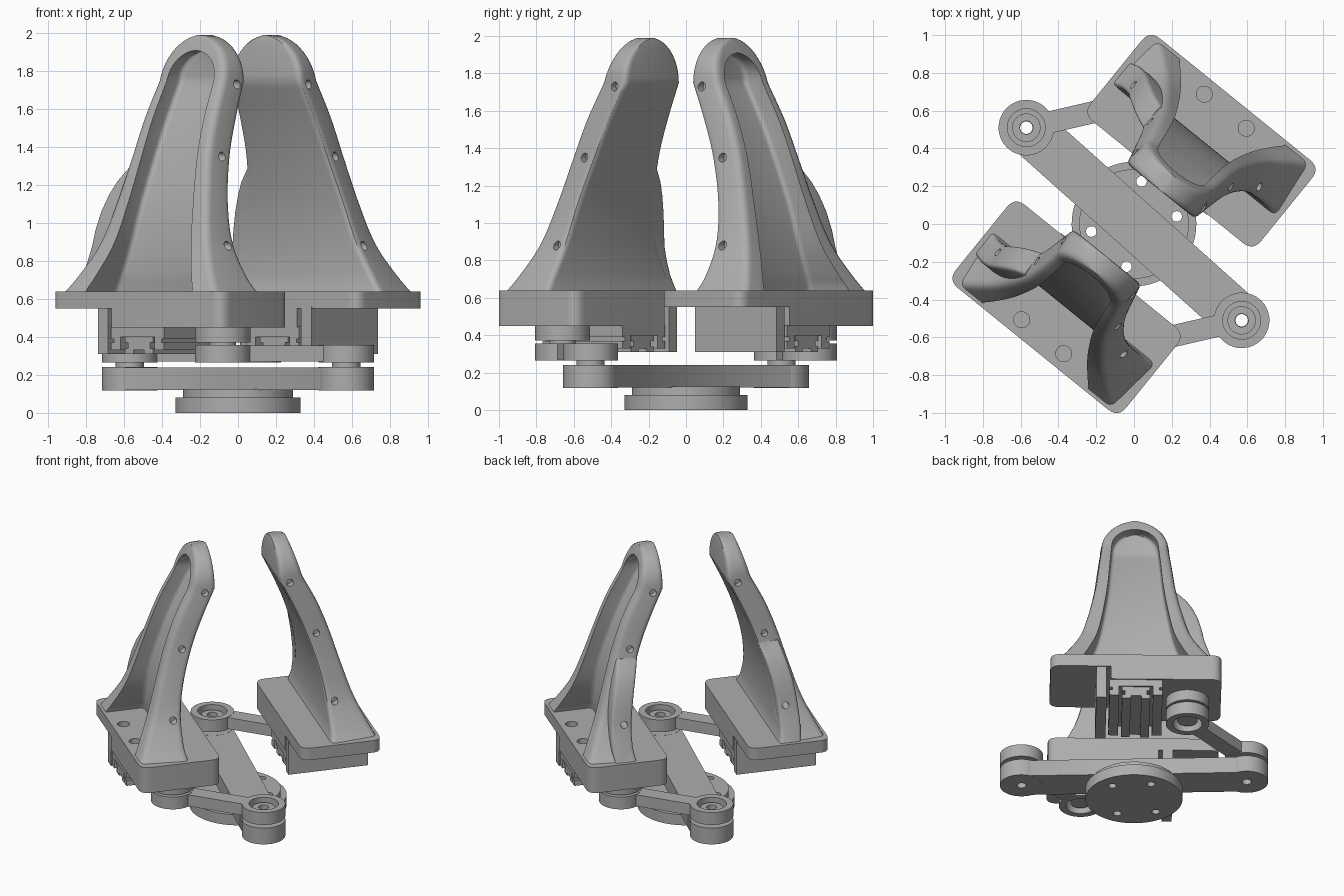
import bpy, bmesh, math
from mathutils import Vector, Matrix

if bpy.data.objects.get("Cube"):
    bpy.data.objects.remove(bpy.data.objects["Cube"])

grey = bpy.data.materials.new("machined_grey")
grey.use_nodes = True
tone = (0.42, 0.42, 0.42, 1)
grey.diffuse_color = tone
grey.node_tree.nodes["Principled BSDF"].inputs["Base Color"].default_value = tone

TURN = Matrix.Rotation(math.radians(-39), 4, 'Z')   # local x = along jaw, y = outward
parts = []


def add(name, bm, keep=True):
    bmesh.ops.recalc_face_normals(bm, faces=bm.faces)
    me = bpy.data.meshes.new(name)
    bm.to_mesh(me)
    bm.free()
    me.materials.append(grey)
    ob = bpy.data.objects.new(name, me)
    bpy.context.collection.objects.link(ob)
    if keep:
        parts.append(ob)
    return ob


def fillet(pts, r, n=4):
    """Round the corners of a polygon."""
    out = []
    pts = [Vector(p) for p in pts]
    for i, p in enumerate(pts):
        a, b = pts[i - 1] - p, pts[(i + 1) % len(pts)] - p
        d = min(r, 0.4 * a.length, 0.4 * b.length)
        a, b = p + a.normalized() * d, p + b.normalized() * d
        for k in range(n + 1):
            t = k / n
            out.append(a * (1 - t) ** 2 + p * 2 * t * (1 - t) + b * t * t)
    return out


def loft(name, rings, keep=True):
    """Skin a stack of equal-length rings and cap both ends."""
    bm = bmesh.new()
    vs = [[bm.verts.new(p) for p in ring] for ring in rings]
    n = len(vs[0])
    for lo, hi in zip(vs, vs[1:]):
        for i in range(n):
            bm.faces.new((lo[i], lo[(i + 1) % n], hi[(i + 1) % n], hi[i]))
    bm.faces.new(vs[0])
    bm.faces.new(vs[-1])
    return add(name, bm, keep)


def prism(name, pts, z0, z1, keep=True):
    return loft(name, [[(p[0], p[1], z) for p in pts] for z in (z0, z1)], keep)


def rect(x0, x1, y0, y1):
    return [(x0, y0), (x1, y0), (x1, y1), (x0, y1)]


def box(name, x0, x1, y0, y1, z0, z1, keep=True):
    return prism(name, rect(x0, x1, y0, y1), z0, z1, keep)


def disc(name, x, y, r, z0, z1, keep=True, n=48):
    ring = [(x + r * math.cos(2 * math.pi * i / n), y + r * math.sin(2 * math.pi * i / n)) for i in range(n)]
    return prism(name, ring, z0, z1, keep)


def bar(name, a, b, half, z0, z1):
    a, b = Vector(a), Vector(b)
    s = (b - a).normalized().orthogonal() * half
    return prism(name, [a + s, b + s, b - s, a - s], z0, z1)


def combine(ob, tools, op='DIFFERENCE'):
    """Apply booleans and discard the tool objects."""
    for t in tools:
        m = ob.modifiers.new("b", 'BOOLEAN')
        m.object, m.operation, m.solver = t, op, 'EXACT'
    dg = bpy.context.evaluated_depsgraph_get()
    me = bpy.data.meshes.new_from_object(ob.evaluated_get(dg))
    ob.modifiers.clear()
    ob.data = me
    for t in tools:
        if t in parts:
            parts.remove(t)
        bpy.data.objects.remove(t)
    return ob


# Finger shape by height: z, half width, inner face, outer rim
TABLE = [(0.62, 0.57, 0.50, 0.84), (0.70, 0.505, 0.515, 0.80), (0.88, 0.40, 0.51, 0.72),
         (1.10, 0.335, 0.475, 0.65), (1.35, 0.285, 0.40, 0.575), (1.55, 0.262, 0.32, 0.50),
         (1.75, 0.24, 0.225, 0.40)]


def shape(z):
    """Smooth interpolation of the finger table."""
    i = max(k for k in range(len(TABLE) - 1) if TABLE[k][0] <= z or k == 0)
    a, b = TABLE[i], TABLE[i + 1]
    p, q = TABLE[max(i - 1, 0)], TABLE[min(i + 2, len(TABLE) - 1)]
    h = b[0] - a[0]
    t = (z - a[0]) / h
    res = []
    for c in (1, 2, 3):
        ma, mb = (b[c] - p[c]) / (b[0] - p[0]) * h, (q[c] - a[c]) / (q[0] - a[0]) * h
        res.append((2*t**3 - 3*t*t + 1) * a[c] + (t**3 - 2*t*t + t) * ma
                   + (3*t*t - 2*t**3) * b[c] + (t**3 - t*t) * mb)
    return res


def finger_loft(name, k, dv, extra, r):
    rings = []
    low, arc = 30, 12
    for i in range(low + arc):
        if i <= low:
            z = 0.62 + 1.13 * i / low
            w, vi, vo = shape(z)
        else:
            a = math.radians(86) * (i - low) / (arc - 1)
            z = 1.75 + 0.24 * k * math.sin(a)
            w, vi, vo = 0.24 * math.cos(a), 0.225, 0.40 - 0.07 * math.sin(a)
        if i == 0 and extra:
            z -= 0.1
        w *= k
        wo = w if extra else w * 0.93
        sec = [(-w, vi + dv), (w, vi + dv), (wo, vo + extra), (-wo, vo + extra)]
        rings.append([(p.x, p.y, z) for p in fillet(sec, r)])
    return loft(name, rings, extra == 0)


def side_hole(s, z, v, w):
    c = disc("hole", 0, 0, 0.024, 0, 0.5, False, 20)
    c.data.transform(Matrix.Translation((s * (w - 0.05), v, z)) @ Matrix.Rotation(s * math.pi / 2, 4, 'Y'))
    return c


# Finger: hollow bell-shaped shell with side holes and a thickened lower side
finger = finger_loft("finger", 1, 0, 0, 0.04)
combine(finger, [finger_loft("recess", 0.66, 0.055, 0.3, 0.03)])
pad = []
for z, e in [(0.62, -0.01), (0.72, 0.03), (0.80, 0.05), (0.88, 0.065), (0.96, 0.08),
             (1.06, 0.08), (1.15, 0.065), (1.22, 0.04), (1.29, -0.01)]:
    w, vi, vo = shape(z)
    pad.append([(p.x, p.y, z) for p in fillet(rect(-w - e, -w + 0.05, vi + 0.004, vi + 0.15), 0.025)])
combine(finger, [loft("side_pad", pad)], 'UNION')
combine(finger, [side_hole(s, z, v, w) for s in (-1, 1)
                 for z, v, w in ((1.73, 0.30, 0.245), (1.35, 0.475, 0.285), (0.88, 0.57, 0.40))])

# Jaw plate: thick at one end, thin over the slide guard
jaw = [finger]
plate = prism("jaw_plate", fillet(rect(-0.58, 0.58, 0.285, 0.85), 0.07, 6), 0.45, 0.64)
cuts = [box("cut", 0.17, 1, 0, 1, 0.3, 0.55, False)]
for x in (-0.143, 0.143):
    cuts += [disc("cut", x, 0.768, 0.042, 0.56, 0.7, False, 24)]
combine(plate, cuts)
base = [plate, box("slide_guard", 0.20, 0.27, 0.28, 0.84, 0.31, 0.56)]

# Slide: carriage over a grooved rail
carriage = box("slide_carriage", -0.18, 0.18, 0.29, 0.84, 0.33, 0.455)
combine(carriage, [box("cut", -0.115, 0.115, 0, 1, 0.3, 0.40, False)]
        + [box("cut", s * 0.18 - 0.02, s * 0.18 + 0.02, 0, 1, 0.37, 0.39, False) for s in (-1, 1)])
rail = box("slide_rail", -0.095, 0.095, 0.30, 0.83, 0.31, 0.402)
combine(rail, [box("cut", s * 0.1 - 0.025, s * 0.1 + 0.025, 0, 1, 0.34, 0.37, False) for s in (-1, 1)]
        + [box("cut", -0.035, 0.035, 0, 1, 0.3, 0.33, False)])
base += [carriage, rail]

# Link from the crank pivot to the jaw boss
JOINT = (-0.353, 0.563)
pivot = TURN.to_3x3().inverted() @ Vector((-0.57, 0.51, 0))
PIVOT = (pivot.x, pivot.y)
link = bar("link_arm", JOINT, PIVOT, 0.058, 0.27, 0.355)
combine(link, [disc("eye", *c, 0.147, 0.265, 0.357) for c in (JOINT, PIVOT)], 'UNION')
combine(link, [disc("bore", *c, 0.1, 0.2, 0.5, False) for c in (JOINT, PIVOT)])
base += [link, disc("jaw_boss", *JOINT, 0.147, 0.372, 0.455), disc("jaw_pin", *JOINT, 0.07, 0.29, 0.38)]
spacer = disc("crank_spacer", *PIVOT, 0.075, 0.23, 0.33)
combine(spacer, [disc("bore", *PIVOT, 0.035, 0.1, 0.5, False)])
base.append(spacer)

# Crank bar and round mounting flange
OPP = (-PIVOT[0], -PIVOT[1])
crank = bar("crank_bar", PIVOT, OPP, 0.13, 0.12, 0.24)
combine(crank, [disc("end", *c, 0.147, 0.119, 0.241) for c in (PIVOT, OPP)], 'UNION')
combine(crank, [disc("bore", *c, 0.033, 0, 0.5, False, 24) for c in (PIVOT, OPP)])
flange = disc("mount_flange", 0, 0, 0.33, 0, 0.08, n=72)
combine(flange, [disc("hub", 0, 0, 0.29, 0.07, 0.125, n=72)], 'UNION')
back = TURN.inverted()
holes = []
for x, y in ((0.04, 0.226), (0.226, 0.04), (-0.04, -0.226), (-0.226, -0.04)):
    p = back @ Vector((x, y, 0))
    holes.append(disc("hole", p.x, p.y, 0.028, -0.1, 0.2, False, 20))
combine(flange, holes)

# Second jaw: finger mirrored, carrier turned half way round
for ob in jaw + base:
    twin = ob.copy()
    twin.data = ob.data.copy()
    sx = 1 if ob in jaw else -1
    twin.data.transform(Matrix.Diagonal((sx, -1, 1, 1)))
    if sx == 1:
        twin.data.flip_normals()
    twin.name = "rear_turned_" + ob.name if sx < 0 else "front_" + ob.name
    bpy.context.collection.objects.link(twin)
    parts.append(twin)

bpy.ops.object.select_all(action='DESELECT')
for ob in parts:
    ob.data.transform(TURN)
    ob.select_set(True)
bpy.context.view_layer.objects.active = parts[0]
bpy.ops.object.shade_smooth_by_angle(angle=math.radians(32))
